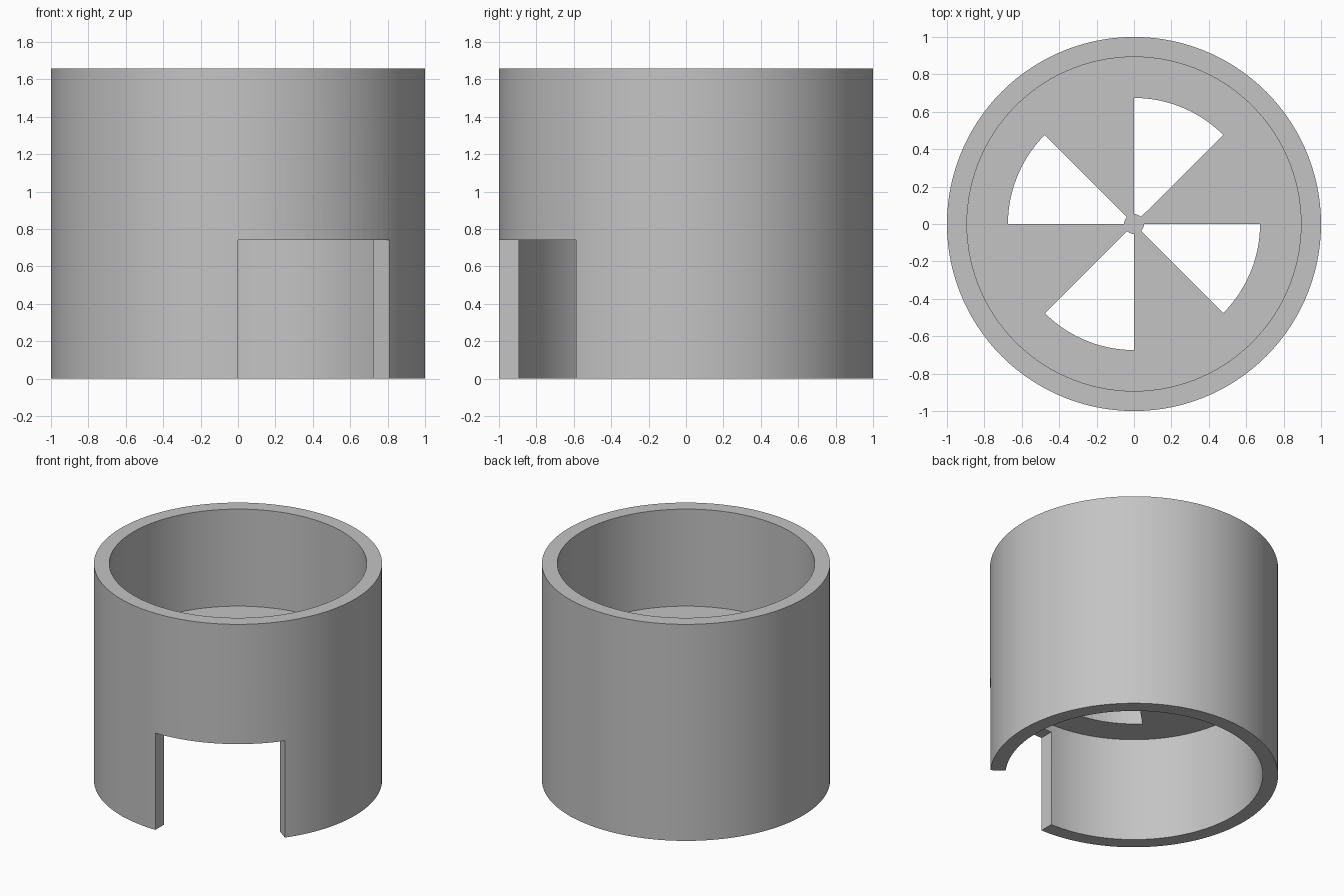
import bpy, bmesh, math

OUTER, INNER, HEIGHT = 1.0, 0.893, 1.658
FLOOR_LOW, FLOOR_TOP = 0.80, 0.915
STEPS = 120

cube = bpy.data.objects.get("Cube")
if cube:
    bpy.data.objects.remove(cube, do_unlink=True)

grey = bpy.data.materials.new("plain grey")
grey.use_nodes = True
colour = (0.55, 0.55, 0.55, 1)
grey.diffuse_color = colour
grey.node_tree.nodes["Principled BSDF"].inputs["Base Color"].default_value = colour


def revolve(name, profile, start, end):
    """Turn a closed (radius, height) profile about z between two angles in degrees."""
    bm = bmesh.new()
    a = math.radians(start)
    ring = [bm.verts.new((r * math.cos(a), r * math.sin(a), z)) for r, z in profile]
    face = bm.faces.new(ring)
    full = end - start == 360
    geom = ring + list(face.edges) + ([] if full else [face])
    if full:
        bm.faces.remove(face)
    else:
        geom.remove(face)
        cap = face.copy()
    bmesh.ops.spin(bm, geom=geom if full else geom + [face],
                   axis=(0, 0, 1), cent=(0, 0, 0),
                   angle=math.radians(end - start),
                   steps=round(STEPS * (end - start) / 360))
    bmesh.ops.remove_doubles(bm, verts=bm.verts, dist=1e-4)
    bmesh.ops.dissolve_degenerate(bm, edges=bm.edges, dist=1e-5)
    bmesh.ops.recalc_face_normals(bm, faces=bm.faces)
    mesh = bpy.data.meshes.new(name)
    bm.to_mesh(mesh)
    bm.free()
    mesh.materials.append(grey)
    obj = bpy.data.objects.new(name, mesh)
    bpy.context.collection.objects.link(obj)
    return obj


def cut(target, r0, r1, z0, z1, start, end):
    """Remove a ring-shaped wedge from the target."""
    wedge = revolve("wedge_cutter", [(r0, z0), (r1, z0), (r1, z1), (r0, z1)], start, end)
    wedge.hide_render = True
    mod = target.modifiers.new("cut", 'BOOLEAN')
    mod.operation = 'DIFFERENCE'
    mod.solver = 'EXACT'
    mod.object = wedge
    bpy.context.view_layer.objects.active = target
    bpy.ops.object.modifier_apply(modifier=mod.name)
    bpy.data.objects.remove(wedge, do_unlink=True)


# Round wall with a floor part way up
housing = revolve("vented_housing", [
    (0, FLOOR_LOW), (INNER, FLOOR_LOW), (INNER, 0), (OUTER, 0),
    (OUTER, HEIGHT), (INNER, HEIGHT), (INNER, FLOOR_TOP), (0, FLOOR_TOP)], 0, 360)

# Side opening in the lower wall
cut(housing, 0.7, 1.2, -0.2, 0.741, -90, -36)

# Four vents in the floor around a small hub
for turn in range(4):
    cut(housing, 0.053, 0.674, 0.7, 1.0, 45 + 90 * turn, 90 + 90 * turn)

bpy.ops.object.select_all(action='DESELECT')
housing.select_set(True)
bpy.context.view_layer.objects.active = housing
bpy.ops.object.shade_smooth_by_angle(angle=math.radians(30))
